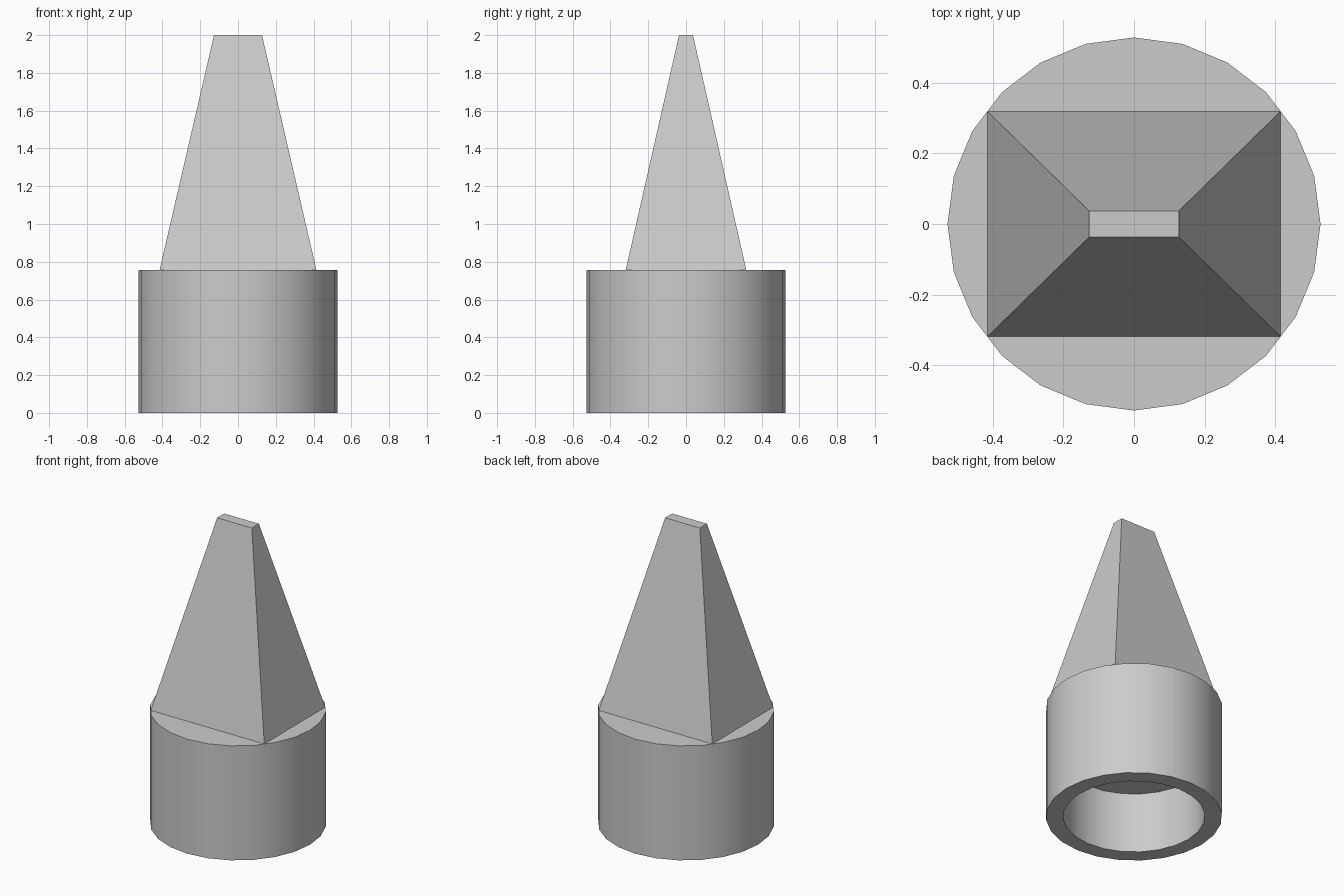
import bpy, bmesh, math
from mathutils import Vector

cube = bpy.data.objects.get("Cube")
if cube:
    bpy.data.objects.remove(cube, do_unlink=True)

SIDES = 24
OUTER, INNER = 0.528, 0.425
SHOULDER, SOCKET_DEPTH, TIP = 0.757, 0.40, 2.0

grey = bpy.data.materials.new("plain grey")
grey.use_nodes = True
colour = (0.6, 0.6, 0.6, 1)
grey.diffuse_color = colour
grey.node_tree.nodes["Principled BSDF"].inputs["Base Color"].default_value = colour


def finish(bm, name):
    """Turn a bmesh into a named, coloured object."""
    bmesh.ops.recalc_face_normals(bm, faces=bm.faces)
    mesh = bpy.data.meshes.new(name)
    bm.to_mesh(mesh)
    bm.free()
    mesh.materials.append(grey)
    obj = bpy.data.objects.new(name, mesh)
    bpy.context.collection.objects.link(obj)
    return obj


# Round base with a blind socket underneath, turned from a profile
bm = bmesh.new()
profile = [(0, SHOULDER), (OUTER, SHOULDER), (OUTER, 0),
           (INNER, 0), (INNER, SOCKET_DEPTH), (0, SOCKET_DEPTH)]
verts = [bm.verts.new((r, 0, z)) for r, z in profile]
edges = [bm.edges.new(pair) for pair in zip(verts, verts[1:])]
bmesh.ops.spin(bm, geom=verts + edges, cent=(0, 0, 0), axis=(0, 0, 1),
               angle=math.tau, steps=SIDES)
bmesh.ops.remove_doubles(bm, verts=bm.verts, dist=0.0001)
bmesh.ops.dissolve_limit(bm, angle_limit=0.01, verts=bm.verts, edges=bm.edges)
base = finish(bm, "socket_base")
bpy.ops.object.select_all(action='DESELECT')
base.select_set(True)
bpy.context.view_layer.objects.active = base
bpy.ops.object.shade_smooth_by_angle(angle=math.radians(30))

# Tapered four-sided blade with a small flat tip
bm = bmesh.new()
bmesh.ops.create_cube(bm, size=2)
for v in bm.verts:
    half = (0.127, 0.037, TIP) if v.co.z > 0 else (0.415, 0.319, SHOULDER)
    v.co = Vector((math.copysign(half[0], v.co.x),
                   math.copysign(half[1], v.co.y), half[2]))
# The underside rests on the base, so it is left open
bm.normal_update()
bmesh.ops.delete(bm, geom=[f for f in bm.faces if f.normal.z < -0.9],
                 context='FACES_ONLY')
finish(bm, "tapered_blade")
